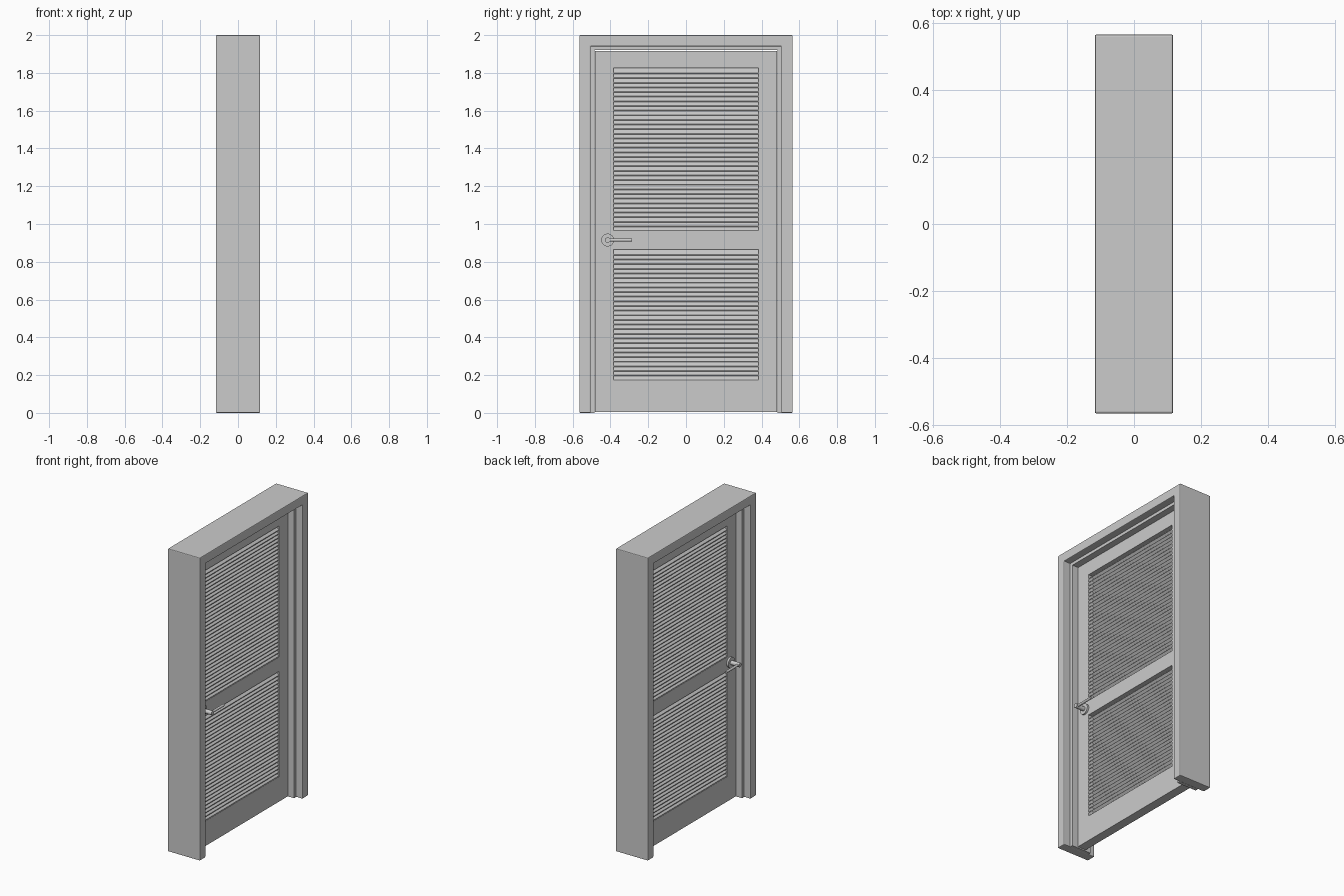
import bpy, bmesh, math
from mathutils import Matrix, Vector

if "Cube" in bpy.data.objects:
    bpy.data.objects.remove(bpy.data.objects["Cube"])


def finish(name, bm, smooth=False):
    bmesh.ops.recalc_face_normals(bm, faces=bm.faces)
    me = bpy.data.meshes.new(name)
    bm.to_mesh(me)
    bm.free()
    ob = bpy.data.objects.new(name, me)
    bpy.context.collection.objects.link(ob)
    if smooth:
        bpy.context.view_layer.objects.active = ob
        ob.select_set(True)
        bpy.ops.object.shade_smooth_by_angle(angle=math.radians(35))
        ob.select_set(False)
    return ob


def extrude(bm, faces, vec):
    new = bmesh.ops.extrude_face_region(bm, geom=faces)["geom"]
    bmesh.ops.translate(bm, vec=vec, verts=[g for g in new if isinstance(g, bmesh.types.BMVert)])


def arch(name, outer, top, inner, inner_top, half_depth, bevel=0):
    """Upside-down U of the door surround, extruded along x."""
    pts = [(-outer, 0), (-outer, top), (outer, top), (outer, 0),
           (inner, 0), (inner, inner_top), (-inner, inner_top), (-inner, 0)]
    bm = bmesh.new()
    f = bm.faces.new([bm.verts.new((-half_depth, y, z)) for y, z in pts])
    extrude(bm, [f], (2 * half_depth, 0, 0))
    ob = finish(name, bm)
    if bevel:
        m = ob.modifiers.new("soft_edges", "BEVEL")
        m.width, m.segments = bevel, 2
        m.limit_method = "ANGLE"
    return ob


# Surround: outer casing and the stop lining inside it
arch("door_casing", 0.565, 2.0, 0.505, 1.94, 0.117, 0.005)
arch("door_lining", 0.508, 1.943, 0.485, 1.92, 0.07)

# Door leaf: one slab with two openings
HALF = 0.03
ys = [-0.481, -0.385, 0.385, 0.481]
zs = [0.005, 0.17, 0.865, 0.96, 1.825, 1.916]
bm = bmesh.new()
grid = [[bm.verts.new((-HALF, y, z)) for z in zs] for y in ys]
faces = []
for i in range(3):
    for j in range(5):
        if i == 1 and j in (1, 3):
            continue
        faces.append(bm.faces.new((grid[i][j], grid[i + 1][j], grid[i + 1][j + 1], grid[i][j + 1])))
extrude(bm, faces, (2 * HALF, 0, 0))
finish("door_leaf", bm)


# Louvres: inverted-V slats that shed to both sides
def louvres(name, z0, z1):
    reach, drop, t = 0.028, 0.026, 0.005
    count = round((z1 - z0 - drop - t) / 0.0242) + 1
    step = (z1 - z0 - drop - t) / (count - 1)
    section = [(-reach, -drop), (0, 0), (reach, -drop),
               (reach, -drop - t), (0, -t), (-reach, -drop - t)]
    bm = bmesh.new()
    for k in range(count):
        z = z1 - k * step
        f = bm.faces.new([bm.verts.new((x, -0.386, z + dz)) for x, dz in section])
        extrude(bm, [f], (0, 0.772, 0))
    finish(name, bm)


louvres("upper_louvres", 0.96, 1.825)
louvres("lower_louvres", 0.17, 0.865)


# Handles: rose, spindle and lever on each face
def rod(bm, a, b, r, segs=24):
    a, b = Vector(a), Vector(b)
    d = b - a
    mat = Matrix.Translation((a + b) / 2) @ d.to_track_quat("Z", "Y").to_matrix().to_4x4()
    bmesh.ops.create_cone(bm, cap_ends=True, segments=segs, radius1=r, radius2=r,
                          depth=d.length, matrix=mat)


HY, HZ = -0.415, 0.915
for side, name in ((1, "front_handle"), (-1, "rear_handle")):
    bm = bmesh.new()
    rod(bm, (side * 0.028, HY, HZ), (side * 0.042, HY, HZ), 0.034, 32)
    rod(bm, (side * 0.04, HY, HZ), (side * 0.105, HY, HZ), 0.014)
    rod(bm, (side * 0.093, HY, HZ), (side * 0.093, -0.285, HZ), 0.008)
    finish(name, bm, True)
